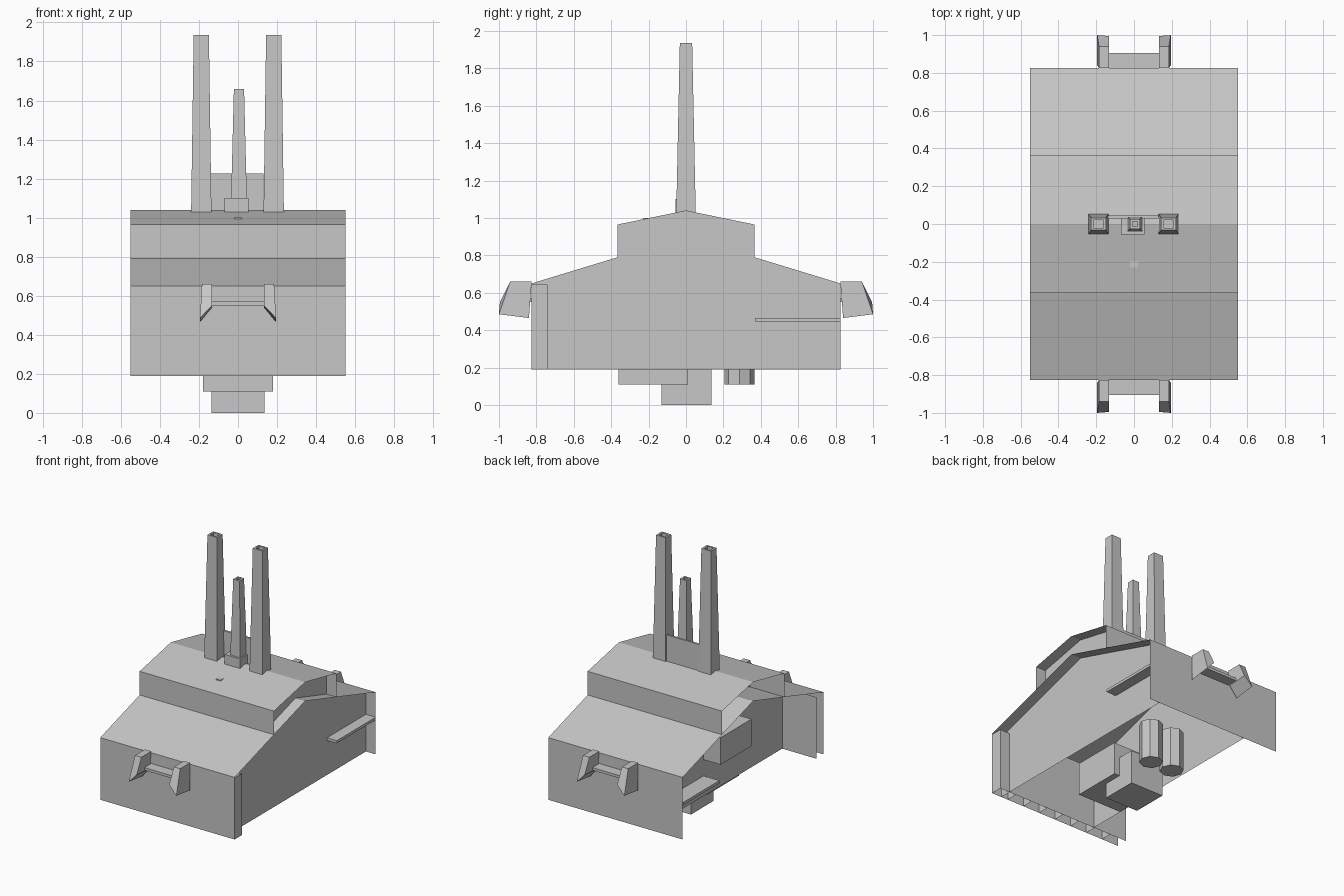
import bpy, bmesh, math

if "Cube" in bpy.data.objects:
    bpy.data.objects.remove(bpy.data.objects["Cube"])

grey = bpy.data.materials.new("plain grey")
grey.diffuse_color = (0.57, 0.57, 0.57, 1)
grey.use_nodes = True
grey.node_tree.nodes["Principled BSDF"].inputs["Base Color"].default_value = grey.diffuse_color


def finish(name, bm, recalc=True):
    if recalc:
        bmesh.ops.recalc_face_normals(bm, faces=bm.faces)
    me = bpy.data.meshes.new(name)
    bm.to_mesh(me)
    bm.free()
    me.materials.append(grey)
    ob = bpy.data.objects.new(name, me)
    bpy.context.collection.objects.link(ob)
    return ob


def box(name, x0, x1, y0, y1, z0, z1):
    bm = bmesh.new()
    bmesh.ops.create_cube(bm, size=1)
    for v in bm.verts:
        v.co = (x1 if v.co.x > 0 else x0, y1 if v.co.y > 0 else y0, z1 if v.co.z > 0 else z0)
    return finish(name, bm)


def column(name, x, y, r, z0, z1):
    """Eight-sided upright drum."""
    bm = bmesh.new()
    bmesh.ops.create_cone(bm, cap_ends=True, segments=8, radius1=r, radius2=r, depth=z1 - z0)
    bmesh.ops.translate(bm, verts=bm.verts, vec=(x, y, (z0 + z1) / 2))
    return finish(name, bm)


def sheet(name, profile, x0, x1):
    """Thin sheet: an open y-z profile swept along x."""
    bm = bmesh.new()
    a = [bm.verts.new((x0, y, z)) for y, z in profile]
    b = [bm.verts.new((x1, y, z)) for y, z in profile]
    for i in range(len(profile) - 1):
        bm.faces.new((a[i], b[i], b[i + 1], a[i + 1]))
    return finish(name, bm, False)


def wall(name, profile, x):
    """Flat wall: a closed y-z outline at one x."""
    bm = bmesh.new()
    bm.faces.new([bm.verts.new((x, y, z)) for y, z in profile])
    return finish(name, bm, False)


def chimney(name, x, half0, half1, depth0, depth1, z0, z1):
    """Tapered hollow four-sided stack, open at the top."""
    bm = bmesh.new()
    rim = 0.013
    rings = [(half0, depth0, z0), (half1, depth1, z1), (half1 - rim, depth1 - rim, z1),
             (half1 - rim, depth1 - rim, z1 - 0.2)]
    prev = None
    for hx, hy, z in rings:
        ring = [bm.verts.new((x + sx * hx, sy * hy, z))
                for sx, sy in ((-1, -1), (1, -1), (1, 1), (-1, 1))]
        if prev:
            for i in range(4):
                j = (i + 1) % 4
                bm.faces.new((prev[i], prev[j], ring[j], ring[i]))
        prev = ring
    bm.faces.new(prev)
    return finish(name, bm)


# Roofs and end plates
L, B, W = 0.825, 0.365, 0.55
upper = [(-B, 0.79), (-B, 0.965), (0, 1.04), (B, 0.965), (B, 0.79)]
sheet("lower_roof_and_end_plates",
      [(-L, 0.19), (-L, 0.65), (-B, 0.79), (0, 0.90), (B, 0.79), (L, 0.65), (L, 0.19)], -W, W)
sheet("upper_roof", upper, -W, W)

# Recessed side walls: shallow on the right, deep on the left
outline = [(-L, 0.19), (-L, 0.65)] + upper + [(L, 0.65), (L, 0.19)]
wall("right_wall", outline, 0.47)
wall("left_wall", outline, -0.27)

# Box section behind the front plate, open at its left end
sheet("front_inner_plate", [(-0.74, 0.19), (-0.74, 0.645)], -W, W)
for i in range(1, 9):
    x = -W + 2 * W * i / 8
    wall("front_divider", [(-L, 0.19), (-L, 0.645), (-0.74, 0.645), (-0.74, 0.19)], x)

# Side ledges and equipment box
box("right_ledge", 0.47, 0.55, 0.37, L, 0.445, 0.465)
box("left_equipment_box", -0.41, -0.27, -0.18, 0.18, 0.46, 0.66)
box("left_ledge", -0.40, -0.27, 0.18, 0.60, 0.32, 0.34)

# Underside blocks and drums reaching up into the open shell
box("base_block", -0.135, 0.135, -0.13, 0.135, 0, 0.25)
box("front_under_block", -0.18, 0.18, -0.36, 0.01, 0.11, 0.35)
for side, x in (("left", -0.09), ("right", 0.09)):
    column(side + "_drum", x, 0.285, 0.08, 0.11, 0.4)

# Chimneys with collar and backing panel
for s, x in (("left", -0.188), ("right", 0.183)):
    chimney(s + "_chimney", x, 0.052, 0.039, 0.052, 0.033, 1.03, 1.935)
chimney("middle_chimney", 0.005, 0.042, 0.026, 0.042, 0.026, 1.03, 1.66)
box("chimney_collar", -0.07, 0.055, -0.055, 0.03, 1.02, 1.10)
box("chimney_panel", -0.14, 0.13, 0.03, 0.045, 1.02, 1.225)
box("roof_stud", -0.02, 0.02, -0.23, -0.19, 0.98, 1.0)

# Brackets on both end plates, with a bar between each pair
for end, e in (("front", -1), ("rear", 1)):
    for side, s in (("left", -1), ("right", 1)):
        bm = bmesh.new()
        outer = [(L, 0.66), (0.94, 0.66), (1.0, 0.485), (0.84, 0.465)]
        inner = [(L, 0.66), (0.94, 0.66), (0.995, 0.55), (0.84, 0.54)]
        a = [bm.verts.new((s * (0.185 if z > 0.6 else 0.195), e * y, z)) for y, z in outer]
        b = [bm.verts.new((s * 0.133, e * y, z)) for y, z in inner]
        bm.faces.new(a)
        bm.faces.new(b[::-1])
        for i in range(4):
            j = (i + 1) % 4
            bm.faces.new((a[i], b[i], b[j], a[j]))
        finish(f"{end}_{side}_bracket", bm)
    y0, y1 = sorted((e * L, e * 0.905))
    box(end + "_bracket_bar", -0.135, 0.135, y0, y1, 0.55, 0.57)
